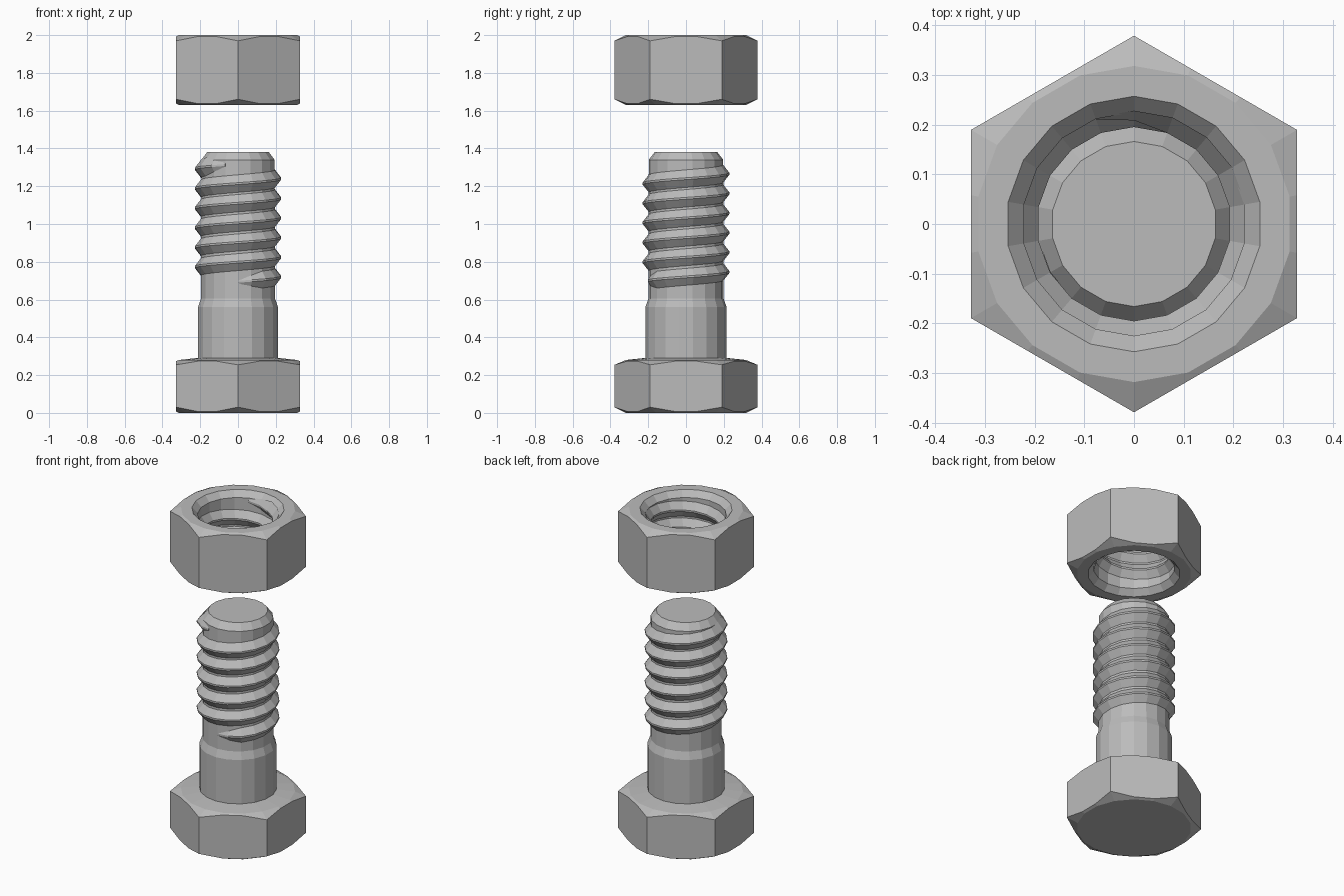
import bpy
import bmesh
from math import cos, sin, pi, radians

SIDES = 18
STEP = 2 * pi / SIDES
START = pi / 2
PITCH = 0.104
APOTHEM = 0.328
CHAMFER_R = 0.318

cube = bpy.data.objects.get("Cube")
if cube:
    bpy.data.objects.remove(cube, do_unlink=True)

steel = bpy.data.materials.new("grey steel")
steel.use_nodes = True
grey = (0.5, 0.5, 0.5, 1)
steel.diffuse_color = grey
steel.node_tree.nodes["Principled BSDF"].inputs["Base Color"].default_value = grey


def finish(bm, name):
    bmesh.ops.recalc_face_normals(bm, faces=bm.faces)
    mesh = bpy.data.meshes.new(name)
    bm.to_mesh(mesh)
    bm.free()
    mesh.materials.append(steel)
    obj = bpy.data.objects.new(name, mesh)
    bpy.context.collection.objects.link(obj)
    return obj


def bridge(bm, a, b):
    n = len(a)
    for i in range(n):
        j = (i + 1) % n
        bm.faces.new((a[i], a[j], b[j], b[i]))


def hex_radius(angle):
    """Distance to a hexagon whose corners point along y."""
    return APOTHEM / cos((angle % (pi / 3)) - pi / 3 if angle % (pi / 3) > pi / 6
                         else angle % (pi / 3))


def hex_edge(z, slope):
    """Ring on the hexagon where the cone chamfer cuts it."""
    def point(angle):
        r = hex_radius(angle)
        return r, z + slope * (r - CHAMFER_R)
    return point


def revolve(name, profile, tube=False):
    """Turn a profile of (radius, z) pairs or ring functions round z."""
    bm = bmesh.new()
    rings = []
    for p in profile:
        ring = []
        for i in range(SIDES):
            a = START + i * STEP
            r, z = p(a) if callable(p) else p
            ring.append(bm.verts.new((r * cos(a), r * sin(a), z)))
        rings.append(ring)
    for a, b in zip(rings, rings[1:]):
        bridge(bm, a, b)
    if tube:
        bridge(bm, rings[-1], rings[0])
    else:
        bm.faces.new(rings[0])
        bm.faces.new(rings[-1])
    return finish(bm, name)


def thread(name, root, crest, z0, start, steps):
    """Sweep a V section along a helix, fading out at both ends."""
    bm = bmesh.new()
    rings = []
    back = root - 0.1 * (crest - root)
    for i in range(steps + 1):
        fade = min(1, 0.05 + min(i, steps - i) / 2)
        a = start + i * STEP
        z = z0 + PITCH * i / SIDES
        tip = root + (crest - root) * fade
        half = PITCH * 0.49 * (0.3 + 0.7 * fade)
        section = ((back, -half), (tip, -0.005), (tip, 0.005), (back, half))
        rings.append([bm.verts.new((r * cos(a), r * sin(a), z + dz))
                      for r, dz in section])
    for a, b in zip(rings, rings[1:]):
        bridge(bm, a, b)
    bm.faces.new(rings[0])
    bm.faces.new(rings[-1])
    return finish(bm, name)


# Bolt: hexagonal head, stepped shank and outer thread
revolve("bolt_head", [(CHAMFER_R, 0), hex_edge(0, 0.5),
                      hex_edge(0.28, -0.42), (CHAMFER_R, 0.28), (0.2, 0.293)])
revolve("bolt_shank", [(0.215, 0.27), (0.215, 0.56), (0.199, 0.605),
                       (0.197, 1.34), (0.166, 1.38)])
thread("bolt_thread", 0.197, 0.23, 0.694, radians(-90), 107)

# Nut: hexagonal ring with countersunk bore and inner thread
revolve("nut_body", [(0.225, 1.665), (0.257, 1.63), (CHAMFER_R, 1.63),
                     hex_edge(1.63, 0.5), hex_edge(2, -0.5),
                     (CHAMFER_R, 2), (0.257, 2), (0.225, 1.965)], tube=True)
thread("nut_thread", 0.225, 0.195, 1.69, radians(-50), 44)
